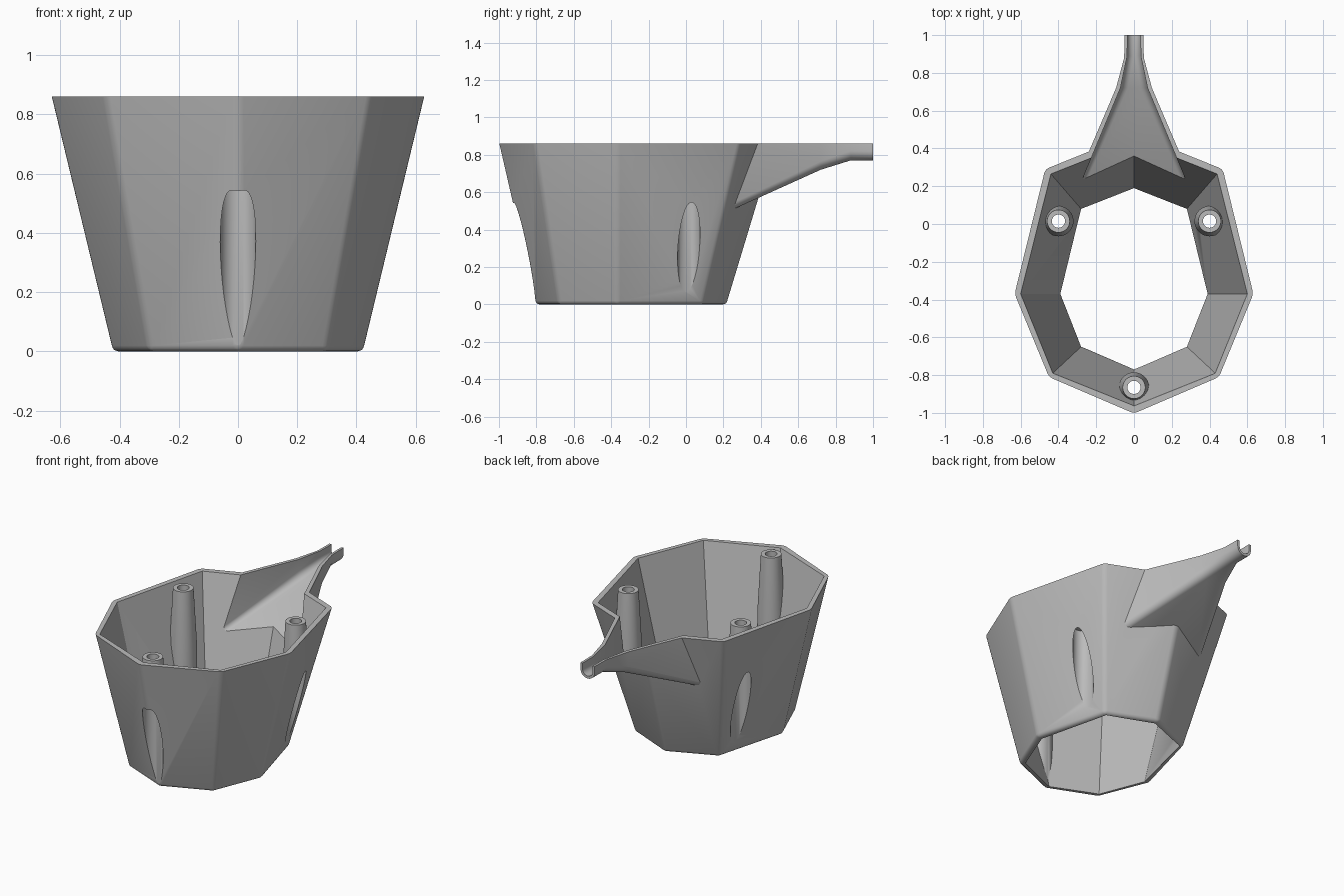
import bpy, bmesh, math
from mathutils import Vector

cube = bpy.data.objects.get("Cube")
if cube:
    bpy.data.objects.remove(cube, do_unlink=True)

HEIGHT = 0.86
BOSSES = [(0, -0.865), (0.4, 0.015), (-0.4, 0.015)]

grey = bpy.data.materials.new("plain grey")
grey.use_nodes = True
grey.diffuse_color = (0.5, 0.5, 0.5, 1)
grey.node_tree.nodes["Principled BSDF"].inputs["Base Color"].default_value = (0.5, 0.5, 0.5, 1)


def loft(name, rings, bevel=0):
    """Closed solid through rings of equal point count."""
    bm = bmesh.new()
    loops = [[bm.verts.new(p) for p in ring] for ring in rings]
    n = len(loops[0])
    for a, b in zip(loops, loops[1:]):
        for i in range(n):
            j = (i + 1) % n
            bm.faces.new((a[i], a[j], b[j], b[i]))
    bm.faces.new(loops[0][::-1])
    bm.faces.new(loops[-1])
    bmesh.ops.recalc_face_normals(bm, faces=bm.faces)
    if bevel:
        # round every edge except the top rim
        edges = [e for e in bm.edges if min(v.co.z for v in e.verts) < HEIGHT - 0.01]
        bmesh.ops.bevel(bm, geom=edges, offset=bevel, segments=3,
                        profile=0.5, affect='EDGES')
    mesh = bpy.data.meshes.new(name)
    bm.to_mesh(mesh)
    bm.free()
    mesh.materials.append(grey)
    obj = bpy.data.objects.new(name, mesh)
    bpy.context.collection.objects.link(obj)
    return obj


def mirrored(half):
    """Full outline from its right half, front point to back point."""
    return half + [(-x, y) for x, y in half[-2:0:-1]]


def octagon_rings(bottom, top, low, high):
    """Tapered octagon, extended beyond its bottom and top by fractions."""
    b, t = mirrored(bottom), mirrored(top)
    return [[Vector((*p, 0)).lerp(Vector((*q, HEIGHT)), f) for p, q in zip(b, t)]
            for f in (low, high)]


def trough_ring(y, w, floor, r, top):
    """U-shaped section with rounded lower corners."""
    pts = [(-w, y, top)]
    for side, start in ((-1, math.pi), (1, 1.5 * math.pi)):
        for i in range(7):
            a = start + i * math.pi / 12
            pts.append((side * (w - r) + r * math.cos(a), y, floor + r + r * math.sin(a)))
    return pts + [(w, y, top)]


def pillar(name, x, y, levels, sides=40):
    """Round column through (radius, z) levels."""
    return loft(name, [[(x + r * math.cos(math.tau * i / sides),
                         y + r * math.sin(math.tau * i / sides), z)
                        for i in range(sides)] for r, z in levels])


def combine(target, other, operation):
    mod = target.modifiers.new(operation, 'BOOLEAN')
    mod.operation = operation
    mod.solver = 'EXACT'
    mod.object = other
    bpy.context.view_layer.objects.active = target
    bpy.ops.object.modifier_apply(modifier=mod.name)
    bpy.data.objects.remove(other, do_unlink=True)


# Outer form: tapered octagon with a spout at the back
body = loft("spouted_funnel_body", octagon_rings(
    [(0, -0.805), (0.3, -0.68), (0.425, -0.37), (0.3, 0.09), (0, 0.22)],
    [(0, -1.003), (0.45, -0.81), (0.632, -0.37), (0.47, 0.29), (0, 0.48)], 0, 1), 0.02)
spout = loft("spout", [trough_ring(*s, HEIGHT) for s in (
    (0.1, 0.36, 0.44, 0.03), (0.72, 0.095, 0.72, 0.045),
    (0.88, 0.052, 0.77, 0.05), (1.0, 0.05, 0.77, 0.049))])
combine(body, spout, 'UNION')

# Cavity: open octagon plus spout channel, keeping the bosses solid
cavity = loft("cavity", octagon_rings(
    [(0, -0.77), (0.28, -0.65), (0.39, -0.37), (0.28, 0.08), (0, 0.19)],
    [(0, -0.963), (0.43, -0.79), (0.6, -0.37), (0.44, 0.265), (0, 0.44)], -0.1, 1.1))
channel = loft("channel", [trough_ring(*s, HEIGHT + 0.05) for s in (
    (0.1, 0.33, 0.468, 0.02), (0.72, 0.072, 0.745, 0.04),
    (0.89, 0.036, 0.786, 0.035), (1.05, 0.035, 0.786, 0.034))])
combine(cavity, channel, 'UNION')
for x, y in BOSSES:
    boss = pillar("boss", x, y, [(0.08, -0.2), (0.08, 0.5), (0.06, HEIGHT), (0.06, 1.1)])
    combine(cavity, boss, 'DIFFERENCE')
combine(body, cavity, 'DIFFERENCE')

# Stepped screw holes, wide below and narrow above
for x, y in BOSSES:
    hole = pillar("screw_hole", x, y, [(0.06, -0.2), (0.06, 0.585), (0.035, 0.585), (0.035, 1.1)])
    combine(body, hole, 'DIFFERENCE')

bpy.ops.object.select_all(action='DESELECT')
body.select_set(True)
bpy.context.view_layer.objects.active = body
bpy.ops.object.shade_smooth_by_angle(angle=math.radians(30))
